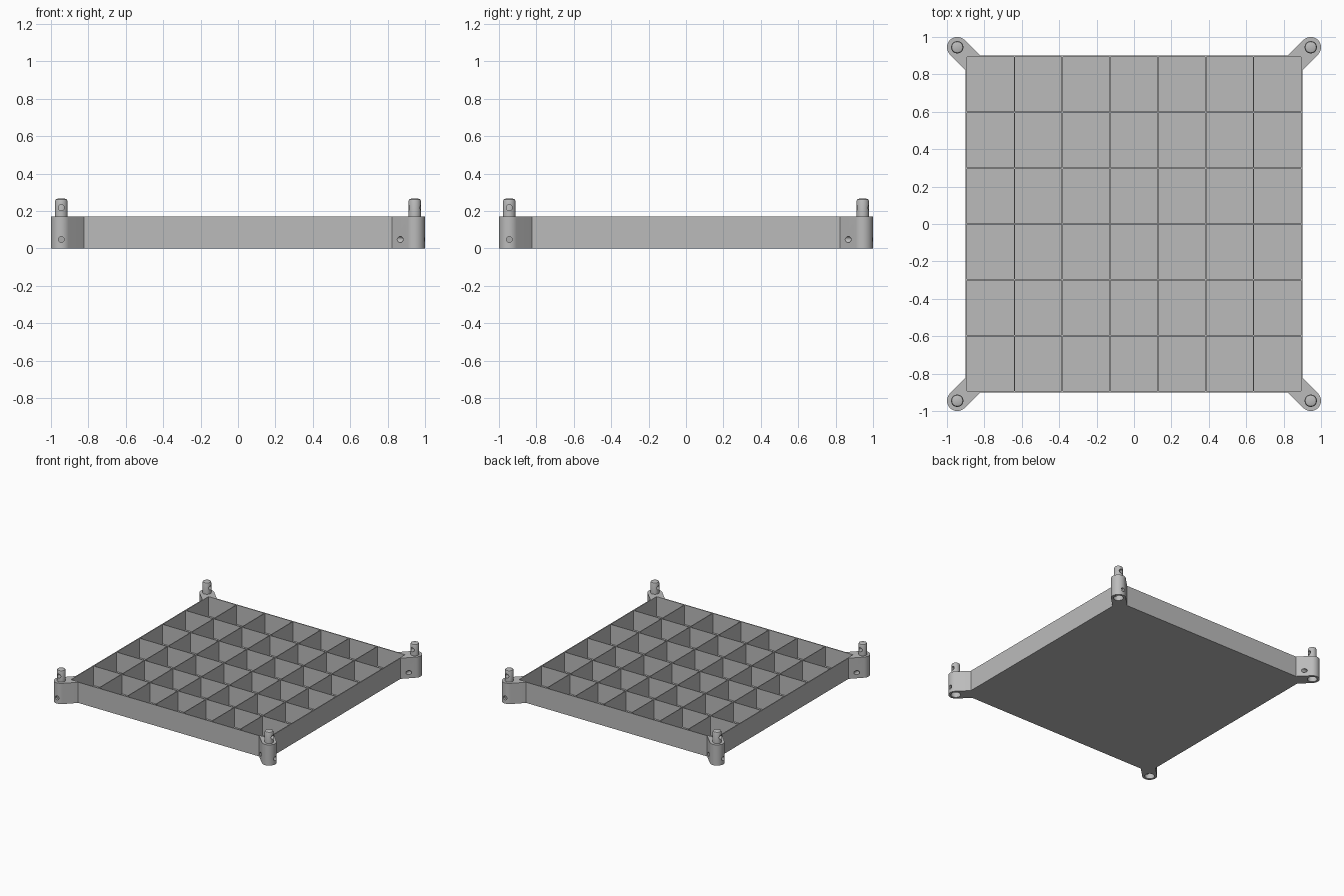
import bpy, bmesh, math
from mathutils import Matrix, Vector

if "Cube" in bpy.data.objects:
    bpy.data.objects.remove(bpy.data.objects["Cube"], do_unlink=True)

HALF, TOP, WALL, FLOOR = 0.9, 0.17, 0.009, 0.01
POST, LUG_R, PEG_R = 0.945, 0.055, 0.033
PEG_TOP, CHAMFER = 0.265, 0.012

grey = bpy.data.materials.new("plain grey")
grey.use_nodes = True
grey.diffuse_color = (0.5, 0.5, 0.5, 1)
grey.node_tree.nodes["Principled BSDF"].inputs["Base Color"].default_value = (0.5, 0.5, 0.5, 1)


def finish(bm, name):
    bmesh.ops.recalc_face_normals(bm, faces=bm.faces)
    mesh = bpy.data.meshes.new(name)
    bm.to_mesh(mesh)
    bm.free()
    mesh.materials.append(grey)
    obj = bpy.data.objects.new(name, mesh)
    bpy.context.collection.objects.link(obj)
    return obj


def cylinder(bm, radius, depth, matrix, sides=32):
    return bmesh.ops.create_cone(bm, cap_ends=True, segments=sides, radius1=radius,
                                 radius2=radius, depth=depth, matrix=matrix)["verts"]


def cutter(name, radius, depth, matrix):
    bm = bmesh.new()
    cylinder(bm, radius, depth, matrix)
    obj = finish(bm, name)
    obj.hide_render = True
    obj.hide_viewport = True
    return obj


def cut(obj, tools):
    for tool in tools:
        mod = obj.modifiers.new(tool.name, "BOOLEAN")
        mod.operation = "DIFFERENCE"
        mod.solver = "EXACT"
        mod.object = tool
    # Bake the cuts into the mesh, then shade it
    deps = bpy.context.evaluated_depsgraph_get()
    deps.update()
    mesh = bpy.data.meshes.new_from_object(obj.evaluated_get(deps))
    obj.modifiers.clear()
    obj.data = mesh
    bpy.ops.object.select_all(action="DESELECT")
    obj.select_set(True)
    bpy.context.view_layer.objects.active = obj
    bpy.ops.object.shade_smooth_by_angle(angle=math.radians(30))


# Tray: a grid of open cells sunk into a thin-walled slab
bm = bmesh.new()
bmesh.ops.create_grid(bm, x_segments=7, y_segments=6, size=HALF - WALL / 2,
                      matrix=Matrix.Translation((0, 0, TOP)))
cells = list(bm.faces)
rim = [v for v in bm.verts if v.is_boundary]
bmesh.ops.inset_individual(bm, faces=cells, thickness=WALL / 2)
for v in rim:
    for axis in (0, 1):
        if abs(v.co[axis]) > HALF - WALL:
            v.co[axis] = math.copysign(HALF, v.co[axis])
wells = bmesh.ops.extrude_discrete_faces(bm, faces=cells)["faces"]
for face in wells:
    for v in face.verts:
        v.co.z = FLOOR
skirt = bmesh.ops.extrude_edge_only(bm, edges=[e for e in bm.edges if e.is_boundary])["geom"]
for v in skirt:
    if isinstance(v, bmesh.types.BMVert):
        v.co.z = 0
bmesh.ops.contextual_create(bm, geom=[e for e in bm.edges if e.is_boundary])
finish(bm, "tray")

# Stacking corners, each one a quarter turn from the last
centre = Vector((POST, -POST, 0))
side = HALF - LUG_R * math.sqrt(2)
names = ("front_left", "back_left", "back_right", "front_right")
across = Matrix.Rotation(math.pi / 2, 4, "Y")

for i, name in enumerate(names):
    turn = Matrix.Rotation(i * math.pi / 2, 4, "Z")
    place = turn @ Matrix.Translation(centre)

    socket = cutter(name + "_socket_cutter", PEG_R + 0.004, 0.22, place)
    low_hole = cutter(name + "_low_hole_cutter", 0.016, 0.4,
                      place @ Matrix.Translation((0, 0, 0.047)) @ across)
    peg_hole = cutter(name + "_peg_hole_cutter", 0.016, 0.4,
                      place @ Matrix.Translation((0, 0, 0.217)) @ across)

    # Lug: rounded outer end with an arm running back to the tray corner
    bm = bmesh.new()
    outline = [Vector((HALF, side * -1, 0)), Vector((HALF, -HALF, 0)), Vector((side, -HALF, 0))]
    for step in range(25):
        a = math.radians(-135 + 180 * step / 24)
        outline.append(centre + LUG_R * Vector((math.cos(a), math.sin(a), 0)))
    base = bm.faces.new([bm.verts.new(turn @ p) for p in outline])
    raised = bmesh.ops.extrude_face_region(bm, geom=[base])["geom"]
    for v in raised:
        if isinstance(v, bmesh.types.BMVert):
            v.co.z = TOP
    cut(finish(bm, name + "_lug"), (socket, low_hole))

    # Peg: chamfered pin on top of the lug with a cross hole
    bm = bmesh.new()
    height = PEG_TOP - TOP
    cylinder(bm, PEG_R, height, place @ Matrix.Translation((0, 0, TOP + height / 2)))
    crown = [e for e in bm.edges if all(v.co.z > PEG_TOP - 0.001 for v in e.verts)]
    bmesh.ops.bevel(bm, geom=crown, offset=CHAMFER, segments=2, profile=0.5, affect="EDGES")
    cut(finish(bm, name + "_peg"), (peg_hole,))
